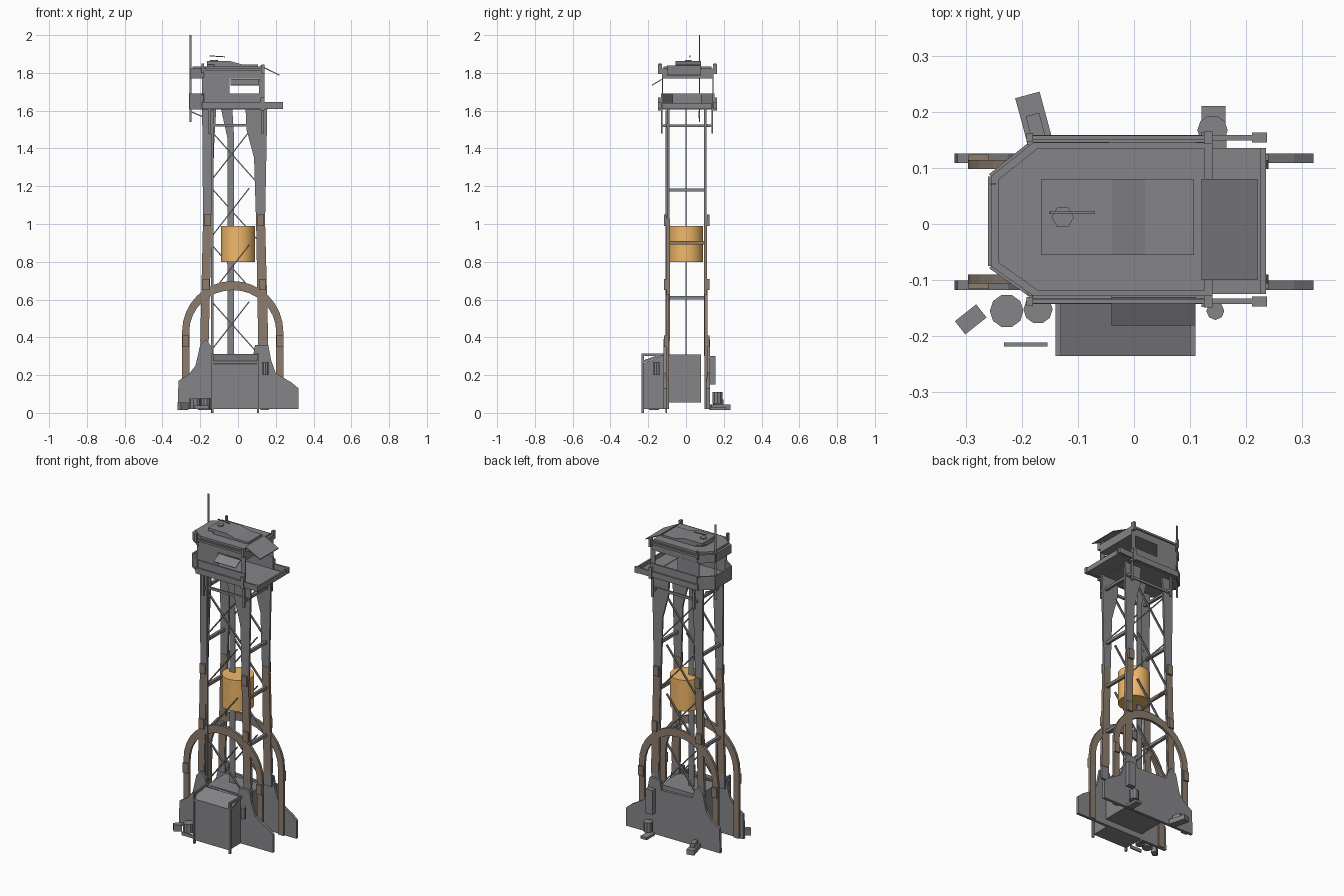
import bpy, bmesh, math
from mathutils import Vector

if "Cube" in bpy.data.objects:
    bpy.data.objects.remove(bpy.data.objects["Cube"])


def material(name, rgb):
    m = bpy.data.materials.new(name)
    m.diffuse_color = (*rgb, 1)
    m.use_nodes = True
    m.node_tree.nodes["Principled BSDF"].inputs["Base Color"].default_value = m.diffuse_color
    return m


GREY = material("dark_steel", (0.235, 0.235, 0.25))
BROWN = material("weathered_brown", (0.27, 0.205, 0.155))
ORANGE = material("tank_orange", (0.88, 0.48, 0.14))


def finish(name, bm, mat):
    bmesh.ops.recalc_face_normals(bm, faces=bm.faces)
    me = bpy.data.meshes.new(name)
    bm.to_mesh(me)
    bm.free()
    ob = bpy.data.objects.new(name, me)
    bpy.context.collection.objects.link(ob)
    me.materials.append(mat)
    return ob


def prism(name, pts, axis, a, b, mat=GREY):
    """Extrude a 2D outline along x, y or z from a to b."""
    put = {"x": lambda p, h: (h, p[0], p[1]),
           "y": lambda p, h: (p[0], h, p[1]),
           "z": lambda p, h: (p[0], p[1], h)}[axis]
    bm = bmesh.new()
    lo = [bm.verts.new(put(p, a)) for p in pts]
    hi = [bm.verts.new(put(p, b)) for p in pts]
    bm.faces.new(lo)
    bm.faces.new(hi[::-1])
    for i in range(len(pts)):
        j = (i + 1) % len(pts)
        bm.faces.new((lo[i], lo[j], hi[j], hi[i]))
    return finish(name, bm, mat)


def box(name, x0, x1, y0, y1, z0, z1, mat=GREY):
    return prism(name, [(x0, y0), (x1, y0), (x1, y1), (x0, y1)], "z", z0, z1, mat)


def bar(name, p, q, w, h, mat=GREY):
    """Rectangular beam from p to q, w wide sideways and h deep."""
    p, q = Vector(p), Vector(q)
    d = q - p
    ob = box(name, -w / 2, w / 2, -h / 2, h / 2, 0, d.length, mat)
    ob.location = p
    ob.rotation_mode = "QUATERNION"
    ob.rotation_quaternion = d.to_track_quat("Z", "Y")
    return ob


def drum(name, x, y, r, z0, z1, n=10, mat=GREY):
    pts = [(x + r * math.cos(i * math.tau / n), y + r * math.sin(i * math.tau / n)) for i in range(n)]
    return prism(name, pts, "z", z0, z1, mat)


# Profiles in x-z
skirt = [(-.32, .02), (-.315, .17), (-.26, .205), (-.225, .25), (-.2, .36), (-.17, .39), (-.14, .35),
         (-.13, .31), (.08, .3), (.09, .36), (.16, .36), (.175, .28), (.2, .21), (.285, .16), (.32, .13), (.32, .02)]
left_leg = [(-.2, .3), (-.157, .3), (-.14, 1.0), (-.125, 1.45), (-.115, 1.61), (-.19, 1.61), (-.185, 1.0)]
right_leg = [(.16, .3), (.108, .3), (.096, 1.0), (.085, 1.35), (.045, 1.5), (.04, 1.61), (.155, 1.61), (.143, 1.0)]
left_sleeve = [(-.2, .38), (-.158, .38), (-.14, 1.03), (-.185, 1.03)]
right_sleeve = [(.16, .38), (.108, .38), (.097, 1.03), (.143, 1.03)]
pole = [(-.055, .28), (-.02, .28), (-.02, 1.45), (-.03, 1.61), (-.09, 1.61), (-.055, 1.45)]
ang = [math.pi * i / 16 for i in range(17)]
cx, spring = -.028, .43
hoop = ([(cx + .268, .02)] + [(cx + .268 * math.cos(a), spring + .268 * math.sin(a)) for a in ang]
        + [(cx - .268, .02), (cx - .23, .02)]
        + [(cx - .23 * math.cos(a), spring + .22 * math.sin(a)) for a in ang] + [(cx + .23, .02)])

# Front and back trusses
for s, side in ((-1, "front"), (1, "back")):
    def Y(a, b):
        return (s * a + .004, s * b + .004)
    prism(side + "_base_skirt", skirt, "y", *Y(.105, .122))
    prism(side + "_left_leg", left_leg, "y", *Y(.092, .104))
    prism(side + "_right_leg", right_leg, "y", *Y(.092, .104))
    prism(side + "_left_sleeve", left_sleeve, "y", *Y(.09, .108), BROWN)
    prism(side + "_right_sleeve", right_sleeve, "y", *Y(.09, .108), BROWN)
    prism(side + "_hoop", hoop, "y", *Y(.094, .11), BROWN)
    # clamps on hoops and sleeves
    for x, z in ((-.277, .38), (.222, .38), (-.17, .68), (.13, .68), (-.162, 1.02), (.12, 1.02)):
        box(side + "_clamp", x - .018, x + .018, *Y(.108, .12), z - .03, z + .03, BROWN)
    # lattice bays
    for i in range(4):
        z = .32 + .3 * i
        y = s * .097 + .004
        bar(side + "_brace_up", (-.15, y, z), (.06, y, z + .27), .012, .006)
        if s > 0 or i in (0, 3):
            bar(side + "_brace_down", (-.14, y, z + .27), (.1, y, z), .012, .006)
    box(side + "_top_beam", -.14, .15, *Y(.1, .11), 1.515, 1.53)

prism("central_pole", pole, "y", -.002, .002)
box("front_thin_post", -.142, -.13, -.108, -.1, 0, 1.6)

# Cross ties between the trusses
for z, m in ((.61, GREY), (.9, BROWN), (1.18, GREY)):
    for x in (-.165, .122):
        box("cross_tie", x - .008, x + .008, -.1, .106, z - .009, z + .009, m)
for x in (-.15, .13):
    box("upper_cross_tie", x - .008, x + .008, -.13, .14, 1.513, 1.528)
    for y in (-.128, .138):
        box("hanger_post", x - .008, x + .008, y - .004, y + .004, 1.48, 1.61)

# Tank inside the tower
tank = drum("tank", 0, 0, .09, .80, .99, 48, ORANGE)
bpy.context.view_layer.objects.active = tank
tank.select_set(True)
bpy.ops.object.shade_smooth_by_angle()

# Base housing and front locker with sloped lid
box("base_housing", -.14, .12, -.1, .08, .055, .31)
prism("front_locker", [(-.23, .02), (-.23, .26), (-.13, .3), (-.1, .3), (-.1, .02)], "x", -.135, .1)
prism("locker_lid", [(-.235, .262), (-.13, .302), (-.13, .312), (-.235, .275)], "x", -.14, .11)
for x in (-.14, .1):
    box("locker_edge_post", x, x + .01, -.235, -.222, 0, .315)
    box("locker_side_rail", x, x + .01, -.235, -.12, .302, .315)

# Gear round the feet
drum("front_barrel_a", -.227, -.155, .03, .02, .075)
drum("front_barrel_b", -.171, -.152, .026, .02, .08)
drum("back_barrel", .14, .167, .027, .05, .11)
drum("small_canister", .145, -.155, .016, .2, .27, 8)
box("back_pod", .12, .165, .125, .155, .15, .3)
box("back_step", .12, .163, .13, .21, .015, .03)
box("front_plank", -.232, -.154, -.218, -.211, .02, .04)
bar("front_crate", (-.31, -.185, .035), (-.272, -.155, .035), .03, .04)
bar("back_footplate", (-.163, .13, .03), (-.19, .23, .03), .045, .03)
bar("back_footblock", (-.168, .145, .055), (-.181, .195, .055), .025, .03)

# Cabin: floor, rim open towards the balcony, roof
outline = [(.14, .145), (-.18, .145), (-.255, .085), (-.255, -.075), (-.18, -.128), (.14, -.128)]
inset = [(-.06 + (x + .06) * .93, .008 + (y - .008) * .93) for x, y in outline]
prism("cabin_floor", outline, "z", 1.605, 1.615)
for p, q in zip(outline, outline[1:]):
    bar("cabin_rim", (*p, 1.65), (*q, 1.65), .01, .08)
prism("roof_slab", outline, "z", 1.77, 1.822)
prism("roof_cap", inset, "z", 1.822, 1.834)
prism("roof_hatch", [(-.165, -.025), (-.125, -.055), (.107, -.055), (.107, .08), (-.125, .08), (-.165, .045)],
      "z", 1.834, 1.845)
prism("roof_ridge", [(-.165, 1.845), (-.165, 1.862), (-.04, 1.862), (.02, 1.845)], "y", -.055, .08)
drum("vent_cap", -.127, .012, .02, 1.86, 1.868, 6)

# Cabin wall panels and corner posts
for y in (-.128, .141):
    box("wall_panel", -.19, -.045, y, y + .005, 1.68, 1.775)
    box("corner_post", .11, .14, y, y + .005, 1.68, 1.775)

# Open shutter at the front and visor on the right
bar("front_shutter", (.035, -.13, 1.765), (.035, -.18, 1.735), .15, .005)
prism("right_visor", [(.12, 1.833), (.22, 1.785), (.22, 1.79), (.12, 1.84)], "y", -.1, .08)

# Balcony and side rails
box("balcony_deck", .14, .235, -.125, .135, 1.61, 1.618)
box("balcony_end_beam", .225, .235, -.125, .135, 1.61, 1.64)
for s in (-1, 1):
    y = .008 + s * .146
    box("balcony_rail", -.19, .235, y - .005, y + .005, 1.61, 1.645)
    box("rail_end_block", .21, .237, y - .009, y + .009, 1.61, 1.645)
    box("rail_bracket", .12, .14, y - .01, y + .01, 1.6, 1.67)
    box("roof_corner_block", .125, .14, y - .011, y + .011, 1.795, 1.845)
    box("roof_side_rail", -.19, .14, y - .004, y + .004, 1.81, 1.822)
    box("roof_left_block", -.192, -.18, y - .008, y + .008, 1.8, 1.85)

# Antenna blade, side brace and roof wire
box("antenna", -.257, -.246, .07, .073, 1.54, 2.0)
bar("side_brace", (-.25, .07, 1.595), (-.18, .07, 1.565), .006, .006)
bar("roof_wire", (-.15, .02, 1.89), (-.07, .02, 1.885), .005, .005)
